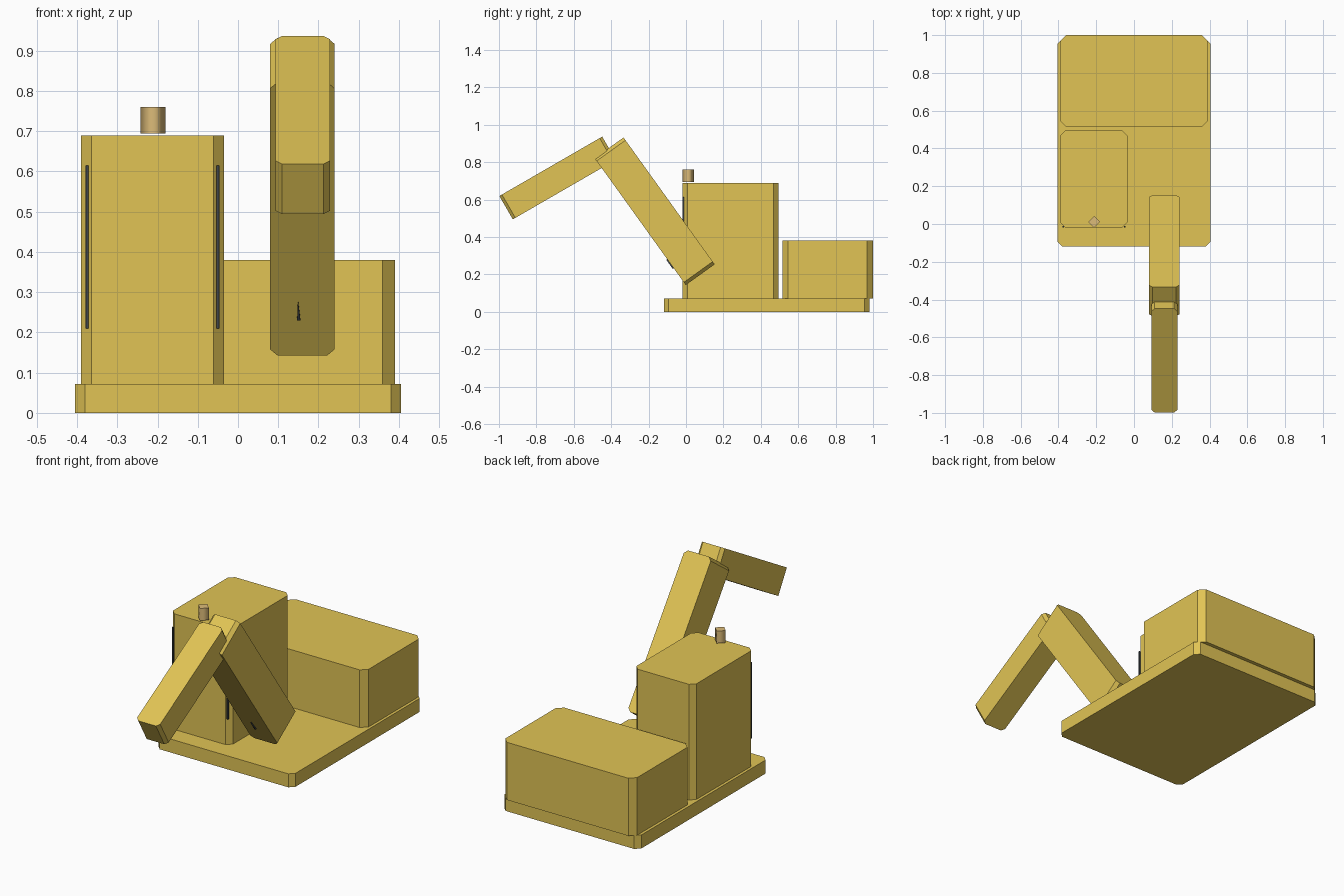
import bpy
import bmesh
from math import radians

cube = bpy.data.objects.get("Cube")
if cube:
    bpy.data.objects.remove(cube, do_unlink=True)


def material(name, colour):
    mat = bpy.data.materials.new(name)
    mat.use_nodes = True
    mat.diffuse_color = (*colour, 1)
    mat.node_tree.nodes["Principled BSDF"].inputs["Base Color"].default_value = (*colour, 1)
    return mat


yellow = material("machine yellow", (0.75, 0.55, 0.09))
tan = material("tan metal", (0.72, 0.50, 0.19))
dark = material("dark rubber", (0.05, 0.06, 0.07))


def prism(name, outline, height, centre, mat, tilt=0):
    """Extrude a flat outline along its own z, centred, then tilt it about x."""
    bm = bmesh.new()
    face = bm.faces.new([bm.verts.new((x, y, -height / 2)) for x, y in outline])
    top = bmesh.ops.extrude_face_region(bm, geom=[face])["geom"]
    moved = [v for v in top if isinstance(v, bmesh.types.BMVert)]
    bmesh.ops.translate(bm, verts=moved, vec=(0, 0, height))
    bmesh.ops.recalc_face_normals(bm, faces=bm.faces)
    mesh = bpy.data.meshes.new(name)
    bm.to_mesh(mesh)
    bm.free()
    mesh.materials.append(mat)
    obj = bpy.data.objects.new(name, mesh)
    bpy.context.collection.objects.link(obj)
    obj.location = centre
    obj.rotation_euler.x = radians(tilt)
    return obj


def cut_rectangle(width, length, cut):
    """Rectangle with its four corners cut off."""
    a, b = width / 2, length / 2
    return [(a, cut - b), (a, b - cut), (a - cut, b), (cut - a, b),
            (-a, b - cut), (-a, cut - b), (cut - a, -b), (a - cut, -b)]


def block(name, x, y, z, cut):
    """Upright block from its extents, with cut vertical edges."""
    centre = [(lo + hi) / 2 for lo, hi in (x, y, z)]
    outline = cut_rectangle(x[1] - x[0], y[1] - y[0], cut)
    return prism(name, outline, z[1] - z[0], centre, yellow)


# Upright body parts
DECK = 0.072
block("base_deck", (-0.405, 0.405), (-0.118, 0.98), (0, DECK), 0.025)
block("cab", (-0.39, -0.035), (-0.018, 0.495), (DECK, 0.69), 0.026)
block("rear_counterweight", (-0.39, 0.39), (0.515, 1.0), (DECK, 0.38), 0.031)

# Tilted arm parts
BOOM_TILT = 125.7
prism("boom", cut_rectangle(0.16, 0.835, 0.018), 0.19,
      (0.16, -0.1675, 0.5375), yellow, BOOM_TILT)
prism("dipper_arm", cut_rectangle(0.136, 0.635, 0.016), 0.144,
      (0.161, -0.687, 0.7155), yellow, 30)

# Sliver of the lift rod showing under the boom
prism("lift_rod_tip", [(-0.004, -0.03), (0.004, -0.03), (-0.002, 0.03)], 0.008,
      (0.151, -0.085, 0.256), dark, BOOM_TILT)

# Thin bars on the front corners of the cab
for side, x in (("right", -0.375), ("left", -0.05)):
    prism(side + "_cab_bar", cut_rectangle(0.008, 0.008, 0.001), 0.405,
          (x, -0.015, 0.4125), dark)

# Beacon on the cab roof
beacon = prism("roof_beacon", [(0.031, 0), (0, 0.031), (-0.031, 0), (0, -0.031)],
               0.065, (-0.211, 0.011, 0.7275), tan)
for face in beacon.data.polygons:
    face.use_smooth = abs(face.normal.z) < 0.5
for edge in beacon.data.edges:
    a, b = (beacon.data.vertices[i].co for i in edge.vertices)
    edge.use_edge_sharp = abs(a.z - b.z) < 0.001
